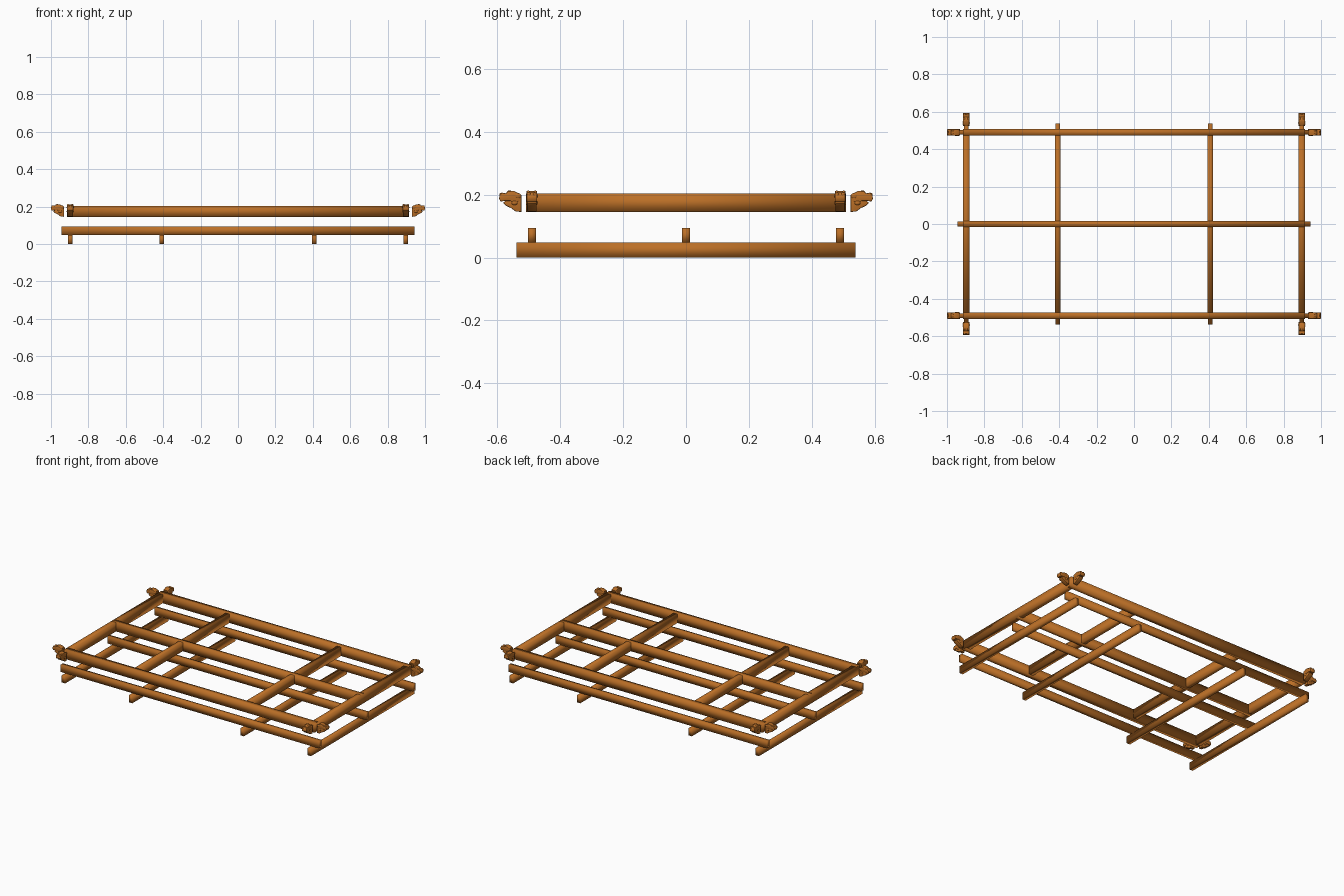
import bpy, bmesh, math
from mathutils import Matrix, Vector

if "Cube" in bpy.data.objects:
    bpy.data.objects.remove(bpy.data.objects["Cube"])

wood = bpy.data.materials.new("carved_wood")
wood.diffuse_color = (0.5, 0.16, 0.02, 1)
wood.use_nodes = True
wood.node_tree.nodes["Principled BSDF"].inputs["Base Color"].default_value = wood.diffuse_color


def finish(bm, name, smooth=True):
    bmesh.ops.recalc_face_normals(bm, faces=bm.faces)
    me = bpy.data.meshes.new(name)
    bm.to_mesh(me)
    bm.free()
    me.materials.append(wood)
    for p in me.polygons:
        p.use_smooth = smooth
    ob = bpy.data.objects.new(name, me)
    bpy.context.collection.objects.link(ob)
    return ob


def beam(name, center, size):
    bm = bmesh.new()
    bmesh.ops.create_cube(bm, size=1)
    bmesh.ops.scale(bm, vec=size, verts=bm.verts)
    bmesh.ops.translate(bm, vec=center, verts=bm.verts)
    finish(bm, name)


def slab(bm, pts, width, bevel, y=0.0):
    """Extrude a side profile (outward, up) to a width and round its rim."""
    vs = [bm.verts.new((u, y - width / 2, z)) for u, z in pts]
    f = bm.faces.new(vs)
    ext = bmesh.ops.extrude_face_region(bm, geom=[f])["geom"]
    top = [g for g in ext if isinstance(g, bmesh.types.BMVert)]
    bmesh.ops.translate(bm, vec=(0, width, 0), verts=top)
    rim = {e for v in vs + top for e in v.link_edges
           if abs(e.verts[0].co.y - e.verts[1].co.y) < 1e-6}
    bmesh.ops.bevel(bm, geom=list(rim), offset=bevel, segments=2,
                    profile=0.5, affect='EDGES', clamp_overlap=True)


def ball(bm, loc, scale):
    m = Matrix.Translation(loc) @ Matrix.Diagonal((*scale, 1))
    bmesh.ops.create_uvsphere(bm, u_segments=10, v_segments=6, radius=1, matrix=m)


def head(name, loc, angle):
    bm = bmesh.new()
    # neck and lower jaw
    slab(bm, [(0, .145), (.018, .146), (.033, .157), (.05, .165), (.058, .174),
              (.05, .181), (.03, .183), (.012, .198), (0, .198)], .030, .003)
    # skull and snout
    slab(bm, [(.006, .180), (.022, .170), (.036, .180), (.052, .180), (.066, .178),
              (.071, .186), (.070, .198), (.062, .206), (.050, .204), (.042, .211),
              (.025, .212), (.006, .203)], .034, .003)
    # brows, ears, cheeks, nostrils
    for s in (-1, 1):
        ball(bm, (.038, s * .011, .206), (.010, .006, .007))
        ball(bm, (.012, s * .014, .196), (.012, .005, .009))
        ball(bm, (.022, s * .014, .174), (.010, .005, .008))
        ball(bm, (.064, s * .009, .200), (.006, .006, .006))
    bm.transform(Matrix.Translation(loc) @ Matrix.Rotation(angle, 4, 'Z'))
    ob = finish(bm, name)
    for o in bpy.context.selected_objects:
        o.select_set(False)
    ob.select_set(True)
    bpy.context.view_layer.objects.active = ob
    bpy.ops.object.shade_smooth_by_angle(angle=math.radians(40))


X, XI, Y = 0.897, 0.407, 0.49
# upper frame and lower rails running lengthwise
for tag, y, w in (("front", -Y, .036), ("middle", 0, .030), ("back", Y, .036)):
    beam(f"upper_long_beam_{tag}", (0, y, .174), (1.826, w, .059))
    beam(f"lower_long_rail_{tag}", (0, y, .0705), (1.886, .025, .047))
# upper frame and lower rails running crosswise
for tag, x, w in (("left_outer", -X, .036), ("left_inner", -XI, .030),
                  ("right_inner", XI, .030), ("right_outer", X, .036)):
    beam(f"upper_cross_beam_{tag}", (x, 0, .174), (w, 1.014, .058))
    beam(f"lower_cross_rail_{tag}", (x, 0, .0235), (.025, 1.076, .047))

# carved animal heads, two at each corner
for sx, side in ((-1, "left"), (1, "right")):
    for sy, end in ((-1, "front"), (1, "back")):
        head(f"carved_head_{side}_{end}_x", Vector((sx * .929, sy * Y, 0)),
             0 if sx > 0 else math.pi)
        head(f"carved_head_{side}_{end}_y", Vector((sx * X, sy * .523, 0)),
             sy * math.pi / 2)
